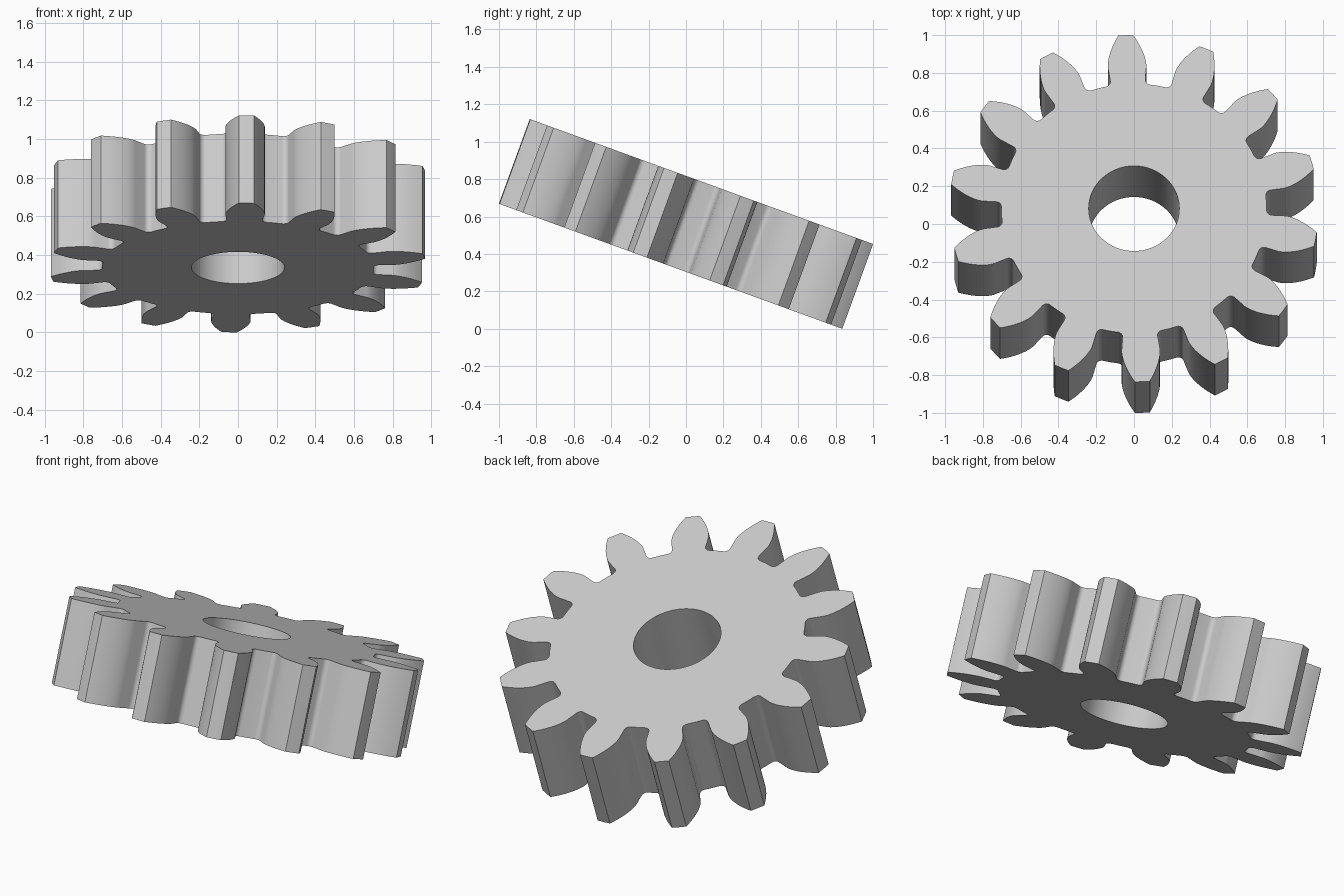
import bpy
import bmesh
from math import acos, cos, pi, radians, sin, sqrt, tan
from mathutils import Matrix, Vector

if "Cube" in bpy.data.objects:
    bpy.data.objects.remove(bpy.data.objects["Cube"], do_unlink=True)

# Gear dimensions: standard involute proportions
TEETH = 14
TIP_R = 0.977
MODULE = TIP_R / (TEETH / 2 + 1)
PITCH_R = MODULE * TEETH / 2
ROOT_R = PITCH_R - 1.25 * MODULE
PRESSURE = radians(20)
BASE_R = PITCH_R * cos(PRESSURE)
FILLET = 0.028
BORE_R = 0.24
THICKNESS = 0.482
TILT = radians(20)
PHASE = radians(92.6)


def involute(angle):
    return tan(angle) - angle


def polar(r, a):
    return Vector((r * cos(a), r * sin(a), 0))


BASE_HALF = pi / (2 * TEETH) + involute(PRESSURE)


def tooth_half():
    """Radius and angle pairs from the gap up to the tip, on one side."""
    points = []
    # Rounded corner between the root circle and the radial flank
    centre_r = ROOT_R + FILLET
    centre_a = BASE_HALF + FILLET / centre_r
    for i in range(6):
        t = pi / 2 * i / 5
        radial = centre_r - FILLET * cos(t)
        points.append((radial, centre_a - FILLET * sin(t) / centre_r))
    # Involute flank
    steps = 10
    for i in range(steps + 1):
        r = BASE_R + (TIP_R - BASE_R) * i / steps
        points.append((r, BASE_HALF - involute(acos(min(1, BASE_R / r)))))
    return points


def gear_outline():
    half = tooth_half()
    outline = []
    for n in range(TEETH):
        mid = PHASE + n * 2 * pi / TEETH
        outline += [polar(r, mid - a) for r, a in half]
        outline.append(polar(TIP_R, mid))
        outline += [polar(r, mid + a) for r, a in reversed(half)]
        outline.append(polar(ROOT_R, mid + pi / TEETH))
    return outline


def add_loop(bm, points):
    verts = [bm.verts.new(p) for p in points]
    return [bm.edges.new((v, verts[i - 1])) for i, v in enumerate(verts)]


# Toothed disc with a bore, extruded from a flat outline
bm = bmesh.new()
edges = add_loop(bm, gear_outline())
edges += add_loop(bm, [polar(BORE_R, 2 * pi * i / 64) for i in range(64)])
bmesh.ops.triangle_fill(bm, edges=edges, use_beauty=True, normal=(0, 0, 1))
result = bmesh.ops.extrude_face_region(bm, geom=bm.faces[:], use_keep_orig=True)
top = [g for g in result["geom"] if isinstance(g, bmesh.types.BMVert)]
bmesh.ops.translate(bm, verts=top, vec=(0, 0, THICKNESS))
bmesh.ops.translate(bm, verts=bm.verts, vec=(0, 0, -THICKNESS / 2))
bmesh.ops.recalc_face_normals(bm, faces=bm.faces)

# Lean the gear back and rest its lowest tooth on the ground
height = TIP_R * sin(TILT) + THICKNESS / 2 * cos(TILT)
bm.transform(Matrix.Translation((0, 0, height)) @ Matrix.Rotation(-TILT, 4, "X"))

mesh = bpy.data.meshes.new("spur_gear")
bm.to_mesh(mesh)
bm.free()
gear = bpy.data.objects.new("spur_gear", mesh)
bpy.context.collection.objects.link(gear)

# Plain grey metal
grey = bpy.data.materials.new("light_grey")
grey.use_nodes = True
colour = (0.6, 0.6, 0.6, 1)
grey.diffuse_color = colour
grey.node_tree.nodes["Principled BSDF"].inputs["Base Color"].default_value = colour
mesh.materials.append(grey)

# Smooth flanks, crisp rims
bpy.ops.object.select_all(action="DESELECT")
gear.select_set(True)
bpy.context.view_layer.objects.active = gear
bpy.ops.object.shade_smooth_by_angle(angle=radians(30))
